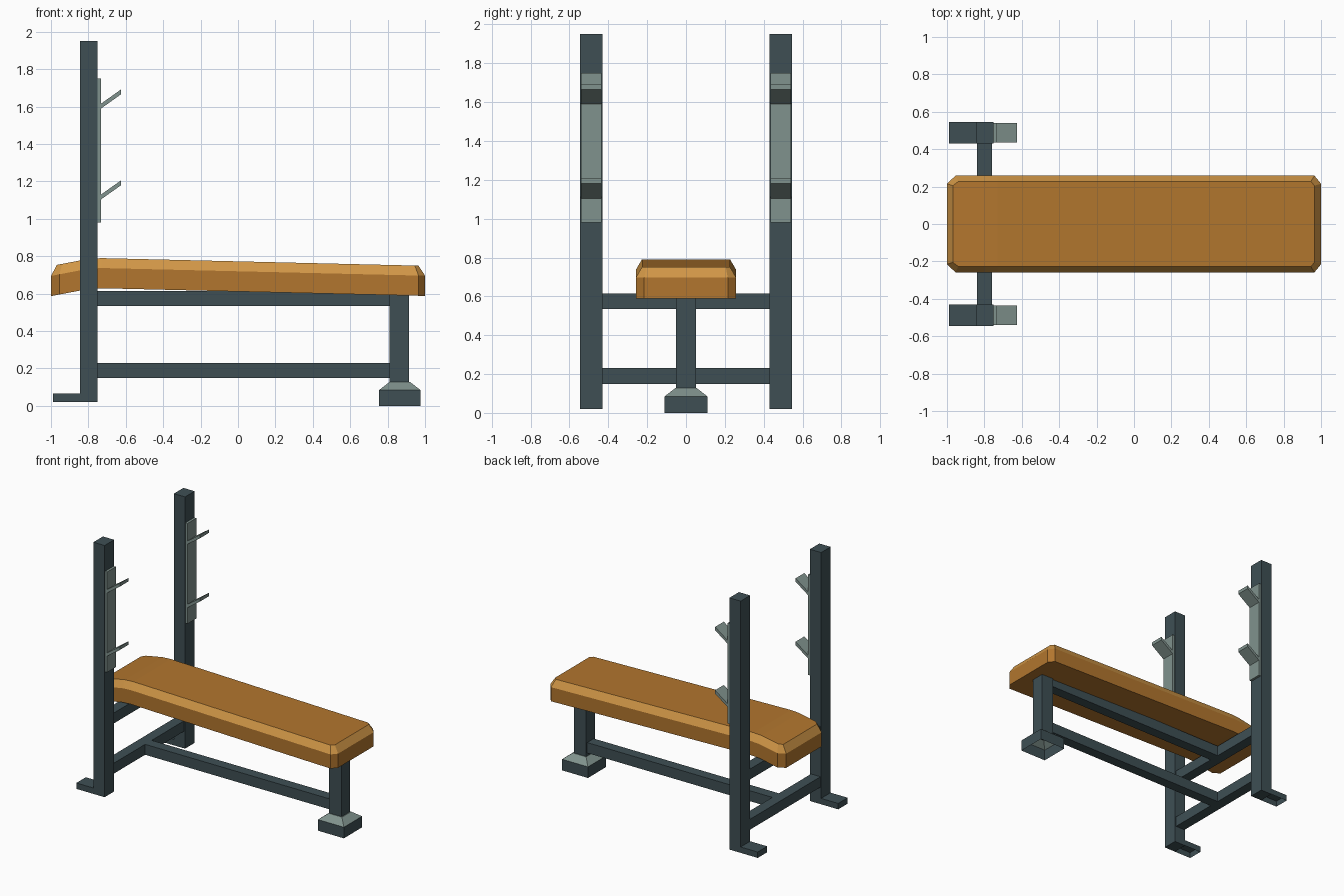
import bpy, bmesh

if "Cube" in bpy.data.objects:
    bpy.data.objects.remove(bpy.data.objects["Cube"])


def material(name, rgb):
    def lin(c):
        c /= 255
        return c / 12.92 if c <= 0.04045 else ((c + 0.055) / 1.055) ** 2.4
    m = bpy.data.materials.new(name)
    m.diffuse_color = (*[lin(c) for c in rgb], 1)
    m.use_nodes = True
    m.node_tree.nodes["Principled BSDF"].inputs["Base Color"].default_value = m.diffuse_color
    return m


STEEL = material("dark steel", (62, 79, 84))
GREY = material("pale grey metal", (128, 146, 141))
BROWN = material("brown leather", (178, 118, 46))
TAN = material("tan leather edge", (208, 150, 70))


def finish(name, bm, *mats):
    bmesh.ops.recalc_face_normals(bm, faces=bm.faces)
    me = bpy.data.meshes.new(name)
    bm.to_mesh(me)
    bm.free()
    ob = bpy.data.objects.new(name, me)
    for m in mats:
        me.materials.append(m)
    bpy.context.collection.objects.link(ob)
    return ob


def box(name, x, y, z, mat, slope=0.0, open_bottom=False, taper=1.0):
    """Box from ranges; slope shears z along x, taper scales the top end."""
    bm = bmesh.new()
    bmesh.ops.create_cube(bm, size=1)
    bottom = [f for f in bm.faces if f.normal.z < -0.5]
    top = [f for f in bm.faces if f.normal.z > 0.5]
    for v in bm.verts:
        k = taper if v.co.z > 0 else 1.0
        rise = slope * (v.co.x + 0.5)
        v.co.x = sum(x) / 2 + v.co.x * k * (x[1] - x[0])
        v.co.y = sum(y) / 2 + v.co.y * k * (y[1] - y[0])
        v.co.z = sum(z) / 2 + v.co.z * (z[1] - z[0]) + rise
    if open_bottom:
        bmesh.ops.recalc_face_normals(bm, faces=bm.faces)
        bmesh.ops.delete(bm, geom=bottom, context='FACES')
    return finish(name, bm, mat)


# Uprights with feet, hook plates and bar hooks on both sides
for side, s in (("left", 1), ("right", -1)):
    def span(a, b):
        return (a, b) if s > 0 else (-b, -a)
    box(side + "_upright", (-0.845, -0.75), span(0.43, 0.545), (0.02, 1.95), STEEL)
    box(side + "_foot", (-0.99, -0.845), span(0.43, 0.545), (0.02, 0.065), STEEL, open_bottom=True)
    box(side + "_hook_plate", (-0.75, -0.732), span(0.435, 0.54), (0.98, 1.75), GREY)
    for level, z in (("lower", 1.102), ("upper", 1.588)):
        box(f"{side}_{level}_hook", (-0.735, -0.625), span(0.435, 0.54),
            (z, z + 0.026), GREY, slope=0.078)

# Frame rails, upper and lower
for level, z in (("upper", 0.535), ("lower", 0.15)):
    box(level + "_crossbar", (-0.84, -0.76), (-0.43, 0.43), (z, z + 0.08), STEEL)
    box(level + "_long_rail", (-0.76, 0.81), (-0.04, 0.04), (z, z + 0.08), STEEL)

# Single end leg on its hollow pedestal
box("end_leg", (0.81, 0.915), (-0.052, 0.052), (0.12, 0.60), STEEL)
bm = bmesh.new()
rings = []
for hx, hy, z in ((0.11, 0.11, 0), (0.11, 0.11, 0.085), (0.056, 0.056, 0.127)):
    rings.append([bm.verts.new((0.865 + a * hx, b * hy, z))
                  for a, b in ((-1, -1), (1, -1), (1, 1), (-1, 1))])
for lo, hi in zip(rings, rings[1:]):
    for i in range(4):
        j = (i + 1) % 4
        f = bm.faces.new((lo[i], lo[j], hi[j], hi[i]))
        f.material_index = 0 if lo is rings[0] else 1
bm.faces.new(rings[-1]).material_index = 1
finish("pedestal", bm, STEEL, GREY)


# Padded seat: cut-corner outline in three levels, bent near the uprights
def pad_top(x):
    if x < -0.80:
        return 0.786 + (x + 0.80) * 0.19
    return 0.786 + 0.004 * min(1, (x + 0.80) / 0.07) - max(0, x + 0.73) * 0.0237


outer = [(-1, 0.215), (-0.955, 0.258), (-0.80, 0.258), (-0.73, 0.258), (0.965, 0.258), (1, 0.215)]
inner = [(-0.968, 0.205), (-0.94, 0.227), (-0.80, 0.227), (-0.73, 0.227), (0.945, 0.227), (0.965, 0.205)]
bm = bmesh.new()
levels = []
for outline, drop in ((outer, 0.161), (outer, 0.053), (inner, 0.0)):
    levels.append([[bm.verts.new((x, s * y, pad_top(x) - drop)) for x, y in outline]
                   for s in (1, -1)])
n = len(outer)
for rows in (levels[0], levels[2]):
    for i in range(n - 1):
        bm.faces.new((rows[0][i], rows[0][i + 1], rows[1][i + 1], rows[1][i]))
loops = [rows[0] + rows[1][::-1] for rows in levels]
for k in range(2):
    for i in range(2 * n):
        j = (i + 1) % (2 * n)
        f = bm.faces.new((loops[k][i], loops[k][j], loops[k + 1][j], loops[k + 1][i]))
        f.material_index = k
finish("bench_pad", bm, BROWN, TAN)
